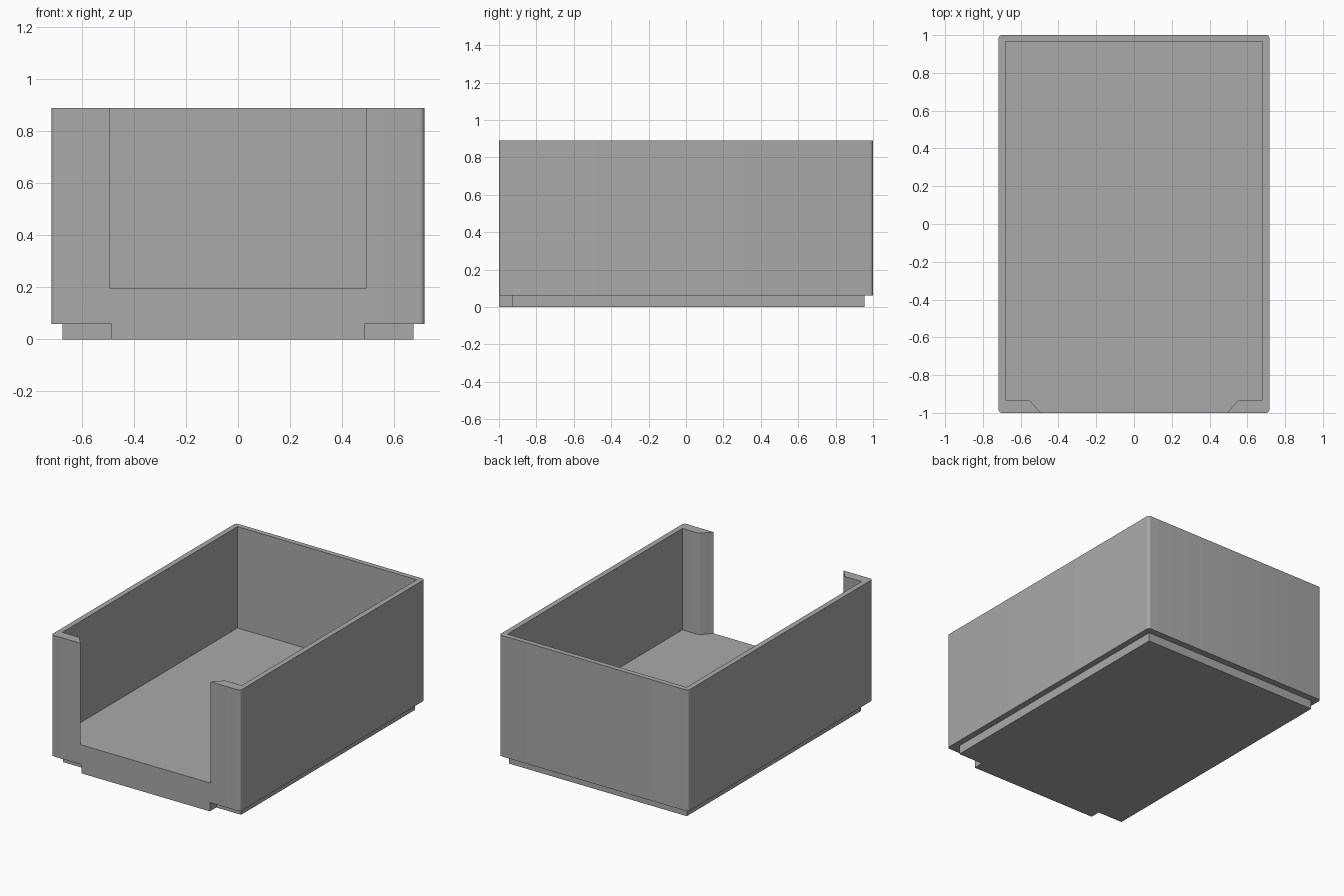
import bpy, bmesh, math

if "Cube" in bpy.data.objects:
    bpy.data.objects.remove(bpy.data.objects["Cube"])

HEIGHT, FLOOR, FOOT = 0.89, 0.195, 0.06


def arc(cx, cy, r, start, steps=6):
    """Quarter circle, counter-clockwise from the start angle in degrees."""
    return [(cx + r * math.cos(math.radians(start + 90 * i / steps)),
             cy + r * math.sin(math.radians(start + 90 * i / steps)))
            for i in range(steps + 1)]


def prism(name, outline, z0, z1):
    """Solid extruded upward from a counter-clockwise outline."""
    bm = bmesh.new()
    base = bm.faces.new([bm.verts.new((x, y, z0)) for x, y in outline])
    top = bmesh.ops.extrude_face_region(bm, geom=[base])["geom"]
    verts = [v for v in top if isinstance(v, bmesh.types.BMVert)]
    bmesh.ops.translate(bm, verts=verts, vec=(0, 0, z1 - z0))
    bmesh.ops.recalc_face_normals(bm, faces=bm.faces)
    mesh = bpy.data.meshes.new(name)
    bm.to_mesh(mesh)
    bm.free()
    obj = bpy.data.objects.new(name, mesh)
    bpy.context.collection.objects.link(obj)
    return obj


def mirrored(right):
    """Close a right-half outline with its mirror image."""
    return right + [(-x, y) for x, y in reversed(right)]


grey = bpy.data.materials.new("plain grey")
grey.diffuse_color = (0.4, 0.4, 0.4, 1)
grey.use_nodes = True
grey.node_tree.nodes["Principled BSDF"].inputs["Base Color"].default_value = grey.diffuse_color

# Open-fronted bin with softened upright corners
R = 0.018
bin_body = prism("storage_bin", mirrored(
    arc(0.717 - R, -1 + R, R, 270) + arc(0.717 - R, 1 - R, R, 0)), 0, HEIGHT)
bin_body.data.materials.append(grey)

# Interior space, open at the top and between the two front posts
cavity = prism("cavity_cutter", mirrored(
    [(0.493, -1.1), (0.493, -1.0), (0.545, -0.942), (0.552, -0.936), (0.562, -0.932),
     (0.68, -0.932), (0.68, 0.965)]), FLOOR, HEIGHT + 0.2)

# Recess around the foot, leaving a tab at the front
recess = prism("foot_recess_cutter", mirrored(
    [(0.675, 0.955), (0.675, -0.93), (0.487, -0.93), (0.487, -1.1),
     (0.9, -1.1), (0.9, 1.1)]), -0.1, FOOT)

for cutter in (cavity, recess):
    cutter.data.materials.append(grey)
    cutter.hide_render = True
    cutter.hide_set(True)
    cut = bin_body.modifiers.new(cutter.name, "BOOLEAN")
    cut.operation, cut.solver, cut.object = "DIFFERENCE", "EXACT", cutter

# Bake the cuts, then smooth only the rounded corners
bpy.context.view_layer.objects.active = bin_body
bin_body.select_set(True)
for name in [m.name for m in bin_body.modifiers]:
    bpy.ops.object.modifier_apply(modifier=name)
bpy.ops.object.shade_smooth_by_angle(angle=math.radians(30))
